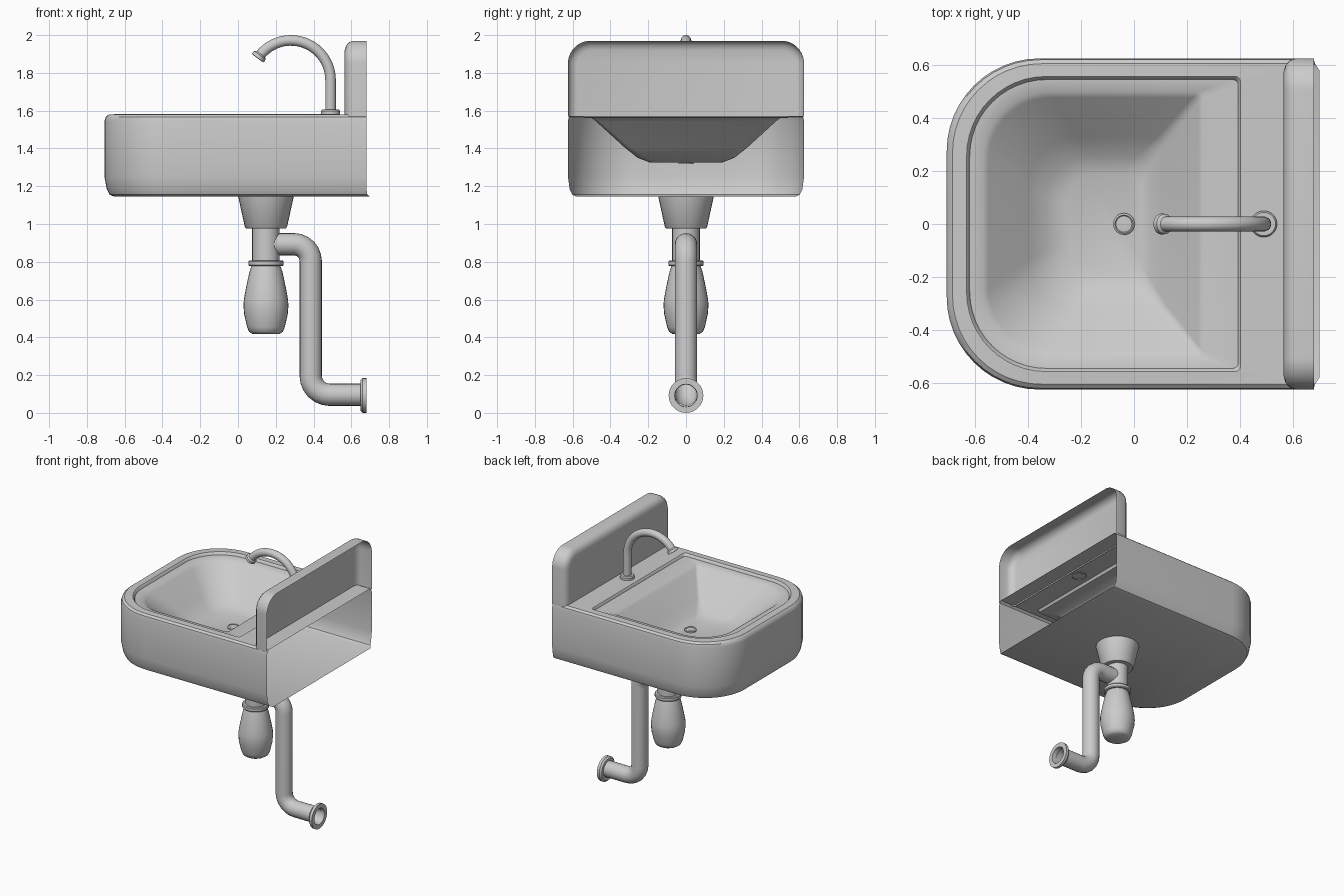
import bpy, bmesh
from math import sin, cos, pi, radians
from mathutils import Vector, Matrix

if "Cube" in bpy.data.objects:
    bpy.data.objects.remove(bpy.data.objects["Cube"])


def loft(name, rings, closed=True, cap_start=False, cap_end=False, angle=35):
    """Skin a list of equal-length rings; closed may be one flag per span."""
    bm = bmesh.new()
    vs = [[bm.verts.new(p) for p in ring] for ring in rings]
    n = len(rings[0])
    for i in range(len(rings) - 1):
        c = closed[i] if isinstance(closed, list) else closed
        for j in range(n if c else n - 1):
            k = (j + 1) % n
            bm.faces.new((vs[i][j], vs[i][k], vs[i + 1][k], vs[i + 1][j]))
    if cap_start:
        bm.faces.new(vs[0][::-1])
    if cap_end:
        bm.faces.new(vs[-1])
    bmesh.ops.remove_doubles(bm, verts=bm.verts, dist=1e-5)
    bmesh.ops.recalc_face_normals(bm, faces=bm.faces)
    me = bpy.data.meshes.new(name)
    bm.to_mesh(me)
    bm.free()
    ob = bpy.data.objects.new(name, me)
    bpy.context.collection.objects.link(ob)
    bpy.context.view_layer.objects.active = ob
    ob.select_set(True)
    bpy.ops.object.shade_smooth_by_angle(angle=radians(angle))
    ob.select_set(False)
    return ob


def lathe(name, profile, origin=(0, 0, 0), axis=(0, 0, 1), n=28):
    """Revolve (radius, height) points around an axis through origin."""
    m = Matrix.Translation(origin) @ Vector((0, 0, 1)).rotation_difference(Vector(axis)).to_matrix().to_4x4()
    rings = [[m @ Vector((r * cos(2 * pi * j / n), r * sin(2 * pi * j / n), h))
              for j in range(n)] for r, h in profile]
    return loft(name, rings)


def tube(name, path, radius, n=20):
    """Sweep a circle along a path of (x, z) points lying in y = 0."""
    pts = [Vector((x, 0, z)) for x, z in path]
    rings = []
    for i, p in enumerate(pts):
        a = (p - pts[i - 1]).normalized() if i else None
        b = (pts[i + 1] - p).normalized() if i < len(pts) - 1 else None
        t = ((a or b) + (b or a)).normalized()
        side = Vector((-t.z, 0, t.x))
        rings.append([p + side * radius * cos(2 * pi * j / n) + Vector((0, radius * sin(2 * pi * j / n), 0))
                      for j in range(n)])
    return loft(name, rings, cap_start=True)


def arc(cx, cz, r, a0, a1, n):
    return [(cx + r * cos(radians(a0 + (a1 - a0) * i / n)),
             cz + r * sin(radians(a0 + (a1 - a0) * i / n))) for i in range(n + 1)]


def outline(x0, x1, hy, r, rb, z):
    """Plan outline: large corners r at the bowl front (-x), small rb at the wall."""
    half = arc(x1 - rb, hy - rb, rb, 0, 90, 4) + arc(x0 + r, hy - r, r, 90, 180, 12)
    full = half + [(x, -y) for x, y in reversed(half)]
    return [(x, y, z) for x, y in full]


# Sink body: underside, outer wall (open at the wall side), deck, recess and bowl
levels = [
    (-0.655, 0.70, 0.580, 0.31, 0, 1.145),
    (-0.680, 0.685, 0.602, 0.33, 0, 1.155),
    (-0.695, 0.68, 0.616, 0.345, 0, 1.185),
    (-0.707, 0.68, 0.625, 0.35, 0, 1.25),
    (-0.707, 0.68, 0.625, 0.35, 0, 1.545),
    (-0.700, 0.68, 0.620, 0.345, 0, 1.567),
    (-0.685, 0.68, 0.605, 0.335, 0, 1.58),
    (-0.632, 0.402, 0.557, 0.30, 0.02, 1.582),
    (-0.625, 0.397, 0.550, 0.295, 0.02, 1.575),
    (-0.620, 0.393, 0.545, 0.29, 0.02, 1.563),
    (-0.570, 0.260, 0.498, 0.25, 0.02, 1.56),
    (-0.550, 0.243, 0.478, 0.24, 0.02, 1.545),
    (-0.400, 0.115, 0.325, 0.19, 0.03, 1.405),
    (-0.330, 0.060, 0.255, 0.16, 0.05, 1.350),
    (-0.260, 0.020, 0.190, 0.12, 0.06, 1.325),
]
loft("sink_body", [outline(*l) for l in levels], closed=[False] * 6 + [True] * 8,
     cap_start=True, cap_end=True)

# Backsplash: hollow shell with rounded top corners and a soft front edge
splash = []
for x, d in ((0.68, 0), (0.61, 0), (0.588, 0.008), (0.572, 0.025), (0.565, 0.05)):
    half = [(0.625 - d, 1.57)] + arc(0.505, 1.85, 0.12 - d, 0, 90, 10)
    splash.append([(x, y, z) for y, z in half] + [(x, -y, z) for y, z in reversed(half)])
loft("backsplash", splash, closed=False, cap_end=True)

# Faucet: base ring, swan neck and flared tip
lathe("faucet_base", [(0.05, 1.575), (0.05, 1.598), (0.044, 1.606), (0.026, 1.606)], (0.49, 0, 0))
neck = [(0.49, 1.58)] + arc(0.28, 1.762, 0.21, 0, 143, 20)
tube("faucet_neck", neck, 0.028)
a = radians(143)
lathe("faucet_tip", [(0.027, -0.015), (0.038, -0.006), (0.040, 0.012), (0.026, 0.014), (0.022, 0.0), (0, 0)],
      (neck[-1][0], 0, neck[-1][1]), (-sin(a), 0, cos(a)))

# Drain plug in the bowl floor
lathe("drain", [(0.041, 1.318), (0.041, 1.333), (0.034, 1.338), (0.030, 1.334), (0, 1.336)], (-0.038, 0, 0))

# Bottle trap under the sink
tx = (0.148, 0, 0)
lathe("trap_cone", [(0.147, 1.145), (0.112, 0.985), (0.105, 0.977), (0.07, 0.977)], tx)
lathe("trap_neck", [(0.073, 0.98), (0.073, 0.78)], tx)
lathe("trap_collar", [(0.072, 0.808), (0.088, 0.808), (0.093, 0.802), (0.093, 0.783), (0.088, 0.777), (0.072, 0.777)], tx)
lathe("trap_bottle", [(0.076, 0.78), (0.088, 0.745), (0.106, 0.66), (0.117, 0.60), (0.119, 0.565), (0.115, 0.52),
                      (0.100, 0.455), (0.090, 0.43), (0.072, 0.418), (0, 0.418)], tx)

# Waste pipe running to the wall, with an open flange
waste = [(0.16, 0.893)] + arc(0.295, 0.803, 0.09, 90, 0, 6) + arc(0.485, 0.196, 0.10, 180, 270, 6) + [(0.66, 0.096)]
tube("waste_pipe", waste, 0.059)
lathe("wall_flange", [(0.058, 0.648), (0.080, 0.648), (0.092, 0.660), (0.092, 0.68), (0.060, 0.68), (0.058, 0.655)],
      (0, 0, 0.092), (1, 0, 0))
